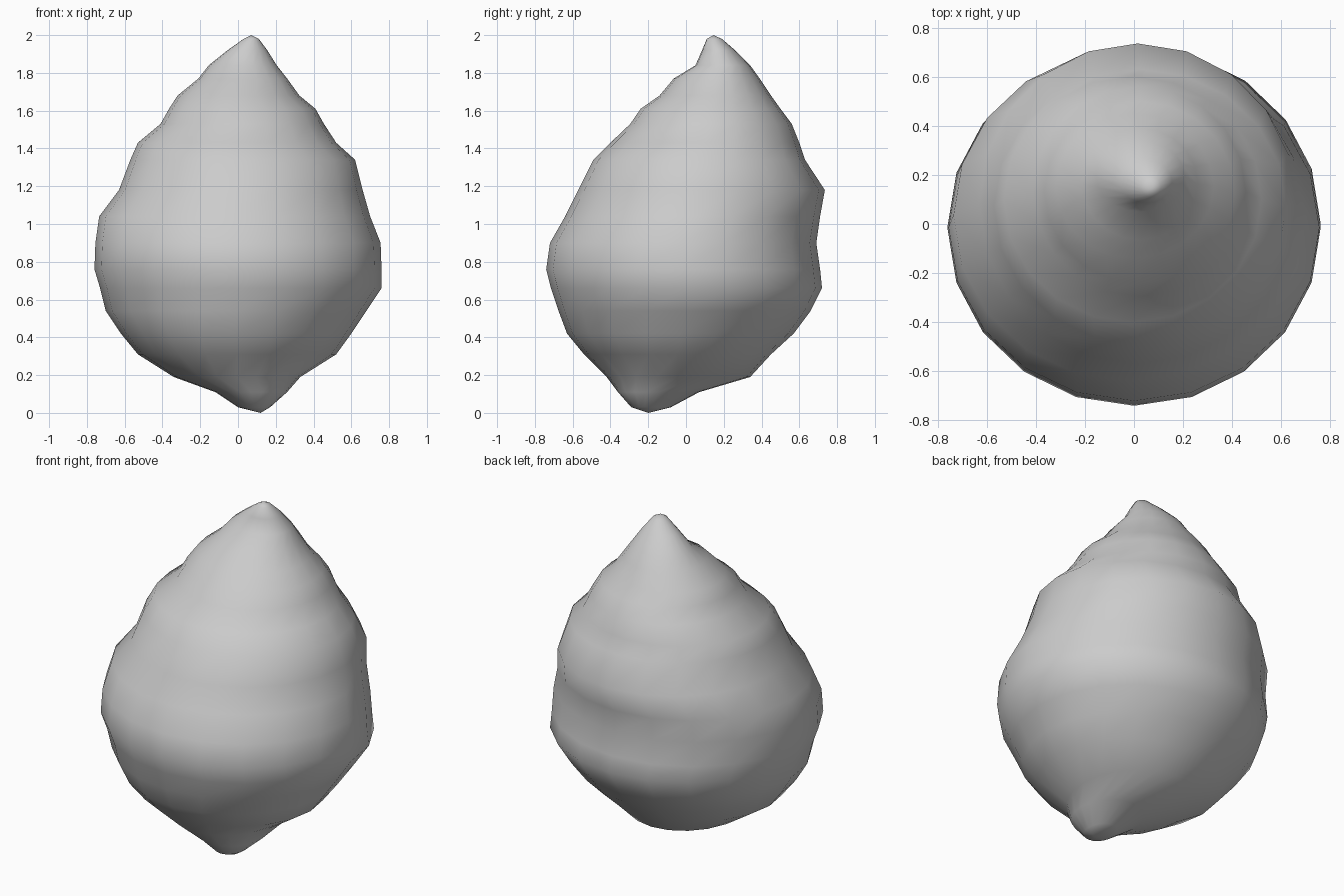
import bpy, bmesh, math

# Cross-sections of the lumpy lemon body: z, x min, x max, y min, y max
SECTIONS = [
    (0.03, 0.00, 0.17, -0.29, -0.08),
    (0.11, -0.12, 0.26, -0.36, 0.07),
    (0.19, -0.34, 0.33, -0.42, 0.34),
    (0.31, -0.53, 0.52, -0.54, 0.45),
    (0.42, -0.62, 0.60, -0.63, 0.57),
    (0.54, -0.70, 0.68, -0.675, 0.66),
    (0.66, -0.73, 0.76, -0.715, 0.72),
    (0.76, -0.76, 0.76, -0.74, 0.71),
    (0.90, -0.755, 0.755, -0.72, 0.69),
    (1.04, -0.735, 0.70, -0.64, 0.71),
    (1.18, -0.63, 0.66, -0.57, 0.735),
    (1.34, -0.57, 0.62, -0.49, 0.63),
    (1.43, -0.53, 0.52, -0.40, 0.60),
    (1.53, -0.41, 0.455, -0.295, 0.56),
    (1.61, -0.365, 0.41, -0.24, 0.50),
    (1.68, -0.32, 0.325, -0.14, 0.45),
    (1.77, -0.21, 0.26, -0.065, 0.39),
    (1.84, -0.155, 0.205, 0.05, 0.34),
    (1.92, -0.055, 0.155, 0.085, 0.26),
    (1.98, 0.03, 0.11, 0.11, 0.19),
]
SIDES = 20

bm = bmesh.new()
rings = []
for z, x0, x1, y0, y1 in SECTIONS:
    ring = []
    for i in range(SIDES):
        a = 2 * math.pi * i / SIDES
        ring.append(bm.verts.new(((x0 + x1) / 2 + (x1 - x0) / 2 * math.cos(a),
                                  (y0 + y1) / 2 + (y1 - y0) / 2 * math.sin(a), z)))
    rings.append(ring)

# Skin the side wall between neighbouring sections
for lo, hi in zip(rings, rings[1:]):
    for i in range(SIDES):
        j = (i + 1) % SIDES
        bm.faces.new((lo[i], lo[j], hi[j], hi[i]))

# Close the blossom tip and the stem tip
bottom = bm.verts.new((0.12, -0.20, 0.0))
top = bm.verts.new((0.07, 0.145, 2.0))
for i in range(SIDES):
    j = (i + 1) % SIDES
    bm.faces.new((bottom, rings[0][j], rings[0][i]))
    bm.faces.new((top, rings[-1][i], rings[-1][j]))

bmesh.ops.recalc_face_normals(bm, faces=bm.faces)
for f in bm.faces:
    f.smooth = True
mesh = bpy.data.meshes.new("lemon")
bm.to_mesh(mesh)
bm.free()
bpy.context.collection.objects.link(bpy.data.objects.new("lemon", mesh))
